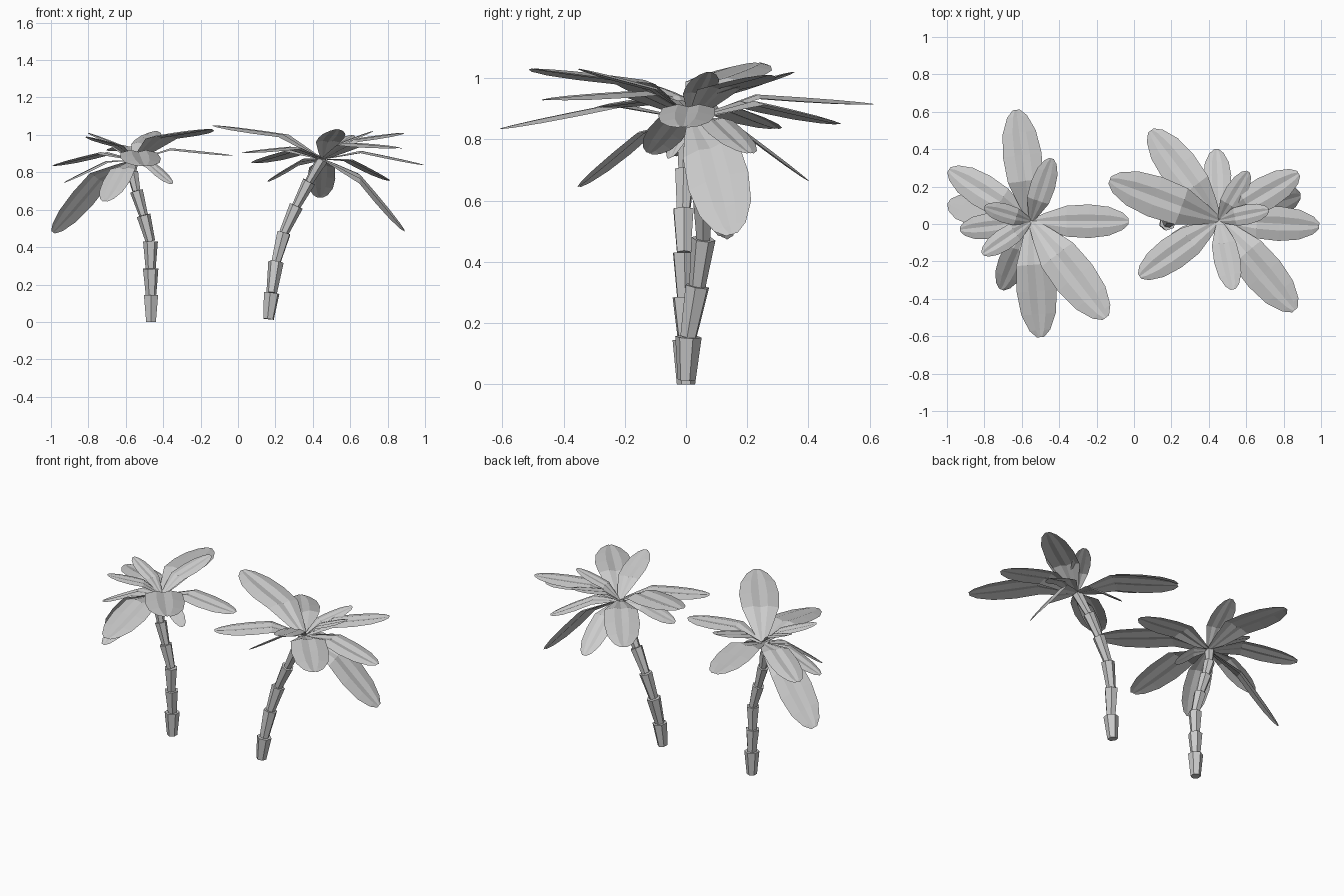
import bpy, bmesh, math
from mathutils import Vector, Matrix

if "Cube" in bpy.data.objects:
    bpy.data.objects.remove(bpy.data.objects["Cube"])


def make_object(name, bm):
    mesh = bpy.data.meshes.new(name)
    bm.to_mesh(mesh)
    bm.free()
    obj = bpy.data.objects.new(name, mesh)
    bpy.context.collection.objects.link(obj)


# Trunk: flared six-sided cones stacked along a leaning path
def trunk(name, path):
    bm = bmesh.new()
    pts = [Vector(p) for p in path]
    for i, (a, b) in enumerate(zip(pts, pts[1:])):
        d = b - a
        s = 1 - 0.05 * i
        rot = d.to_track_quat('Z', 'Y').to_matrix().to_4x4()
        bmesh.ops.create_cone(bm, cap_ends=True, segments=6,
                              radius1=0.030 * s, radius2=0.044 * s, depth=d.length,
                              matrix=Matrix.Translation((a + b) / 2) @ rot)
    make_object(name, bm)


# Leaf stations: distance along the leaf, relative half width
STATIONS = [(0, .15), (.15, .5), (.37, .92), (.6, 1), (.8, .86), (.94, .52), (1, .18)]
# Cross-section: sideways position, relative height
SECTION = [(-1, -.08), (-.4, .06), (0, -.04), (.4, .06), (1, -.08)]
FOLD = 0.37


def leaf(bm, crown, tip, roll=0, ratio=0.345):
    crown, tip = Vector(crown), Vector(tip)
    d = tip - crown
    half = d.length * ratio / 2
    side = d.cross(Vector((0, 0, 1))).normalized()
    up = side.cross(d).normalized()
    knee = crown + d * FOLD + up * d.length * 0.095
    r = math.radians(roll)
    side, up = side * math.cos(r) - up * math.sin(r), up * math.cos(r) + side * math.sin(r)
    rows = []
    for t, w in STATIONS:
        c = crown.lerp(knee, t / FOLD) if t <= FOLD else knee.lerp(tip, (t - FOLD) / (1 - FOLD))
        rows.append([bm.verts.new(c + side * (x * w * half) + up * (h * w * half))
                     for x, h in SECTION])
    for r0, r1 in zip(rows, rows[1:]):
        for j in range(len(SECTION) - 1):
            bm.faces.new((r0[j], r0[j + 1], r1[j + 1], r1[j]))


def crown_of_leaves(name, centre, tips):
    bm = bmesh.new()
    for x, y, z, *roll in tips:
        leaf(bm, centre, (x, y, z), *roll)
    bm.normal_update()
    for f in bm.faces:
        if f.normal.z < 0:
            f.normal_flip()
    make_object(name, bm)


# Left palm
trunk("left_trunk", [(-.465, 0, 0), (-.465, 0, .145), (-.467, -.005, .285), (-.468, -.007, .43),
                     (-.505, -.008, .57), (-.543, -.003, .70), (-.565, .005, .80), (-.56, .01, .87)])
crown_of_leaves("left_leaves", (-.55, .015, .865), [
    (-.63, .61, .915), (-.44, .35, 1.02), (-.03, .015, .89), (-.15, -.50, 1.03),
    (-.50, -.605, .835), (-.71, -.35, .645), (-.81, -.16, .99), (-.93, -.03, .745),
    (-.99, .12, .48, 28), (-.99, .29, .835), (-.80, .09, 1.01), (-.35, -.05, .74, 28)])

# Right palm
trunk("right_trunk", [(.163, .002, .015), (.18, .008, .155), (.203, .037, .32), (.245, .057, .475),
                      (.312, .055, .62), (.38, .045, .75), (.45, .025, .87)])
crown_of_leaves("right_leaves", (.455, .02, .87), [
    (-.13, .235, 1.05), (.09, .50, .85), (.44, .40, .665), (.61, .28, 1.0),
    (.72, .075, 1.02), (.88, .27, 1.01), (.86, -.46, .93), (.99, -.01, .84),
    (.53, -.35, 1.03), (.03, -.28, .905), (.89, .15, .49, 22), (.16, -.12, .755, 22),
    (.81, .21, .755)])
